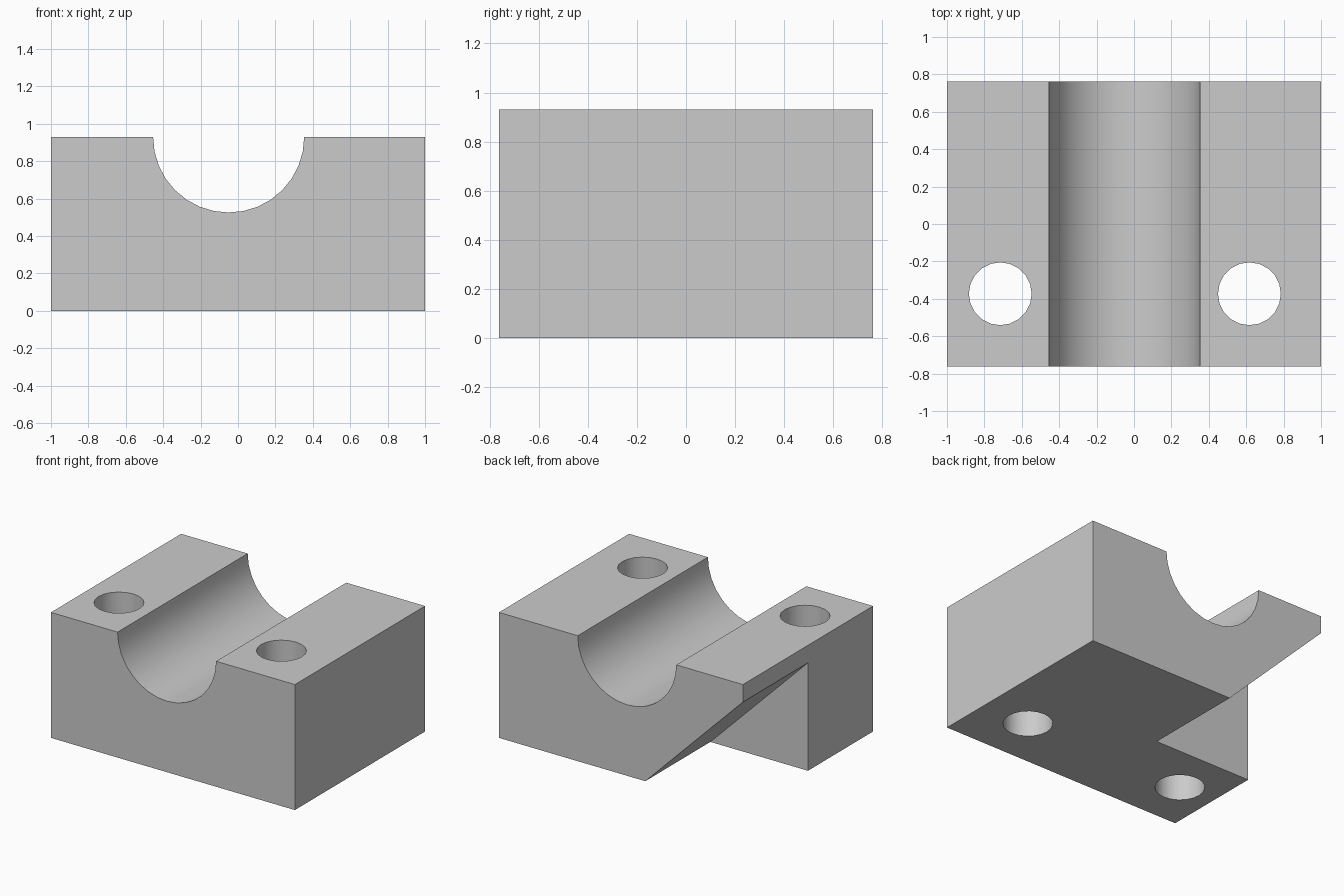
import bpy
import bmesh
from math import cos, sin, pi, radians

cube = bpy.data.objects.get("Cube")
if cube:
    bpy.data.objects.remove(cube, do_unlink=True)

WIDTH, DEPTH, HEIGHT = 2.0, 1.524, 0.93
GROOVE_X, GROOVE_R, GROOVE_SIDES = -0.05, 0.404, 16
HOLE_R, HOLE_Y, HOLE_X = 0.168, -0.373, (-0.715, 0.617)
CUT = 0.80

grey = bpy.data.materials.new("light_grey")
grey.use_nodes = True
colour = (0.6, 0.6, 0.6, 1)
grey.diffuse_color = colour
grey.node_tree.nodes["Principled BSDF"].inputs["Base Color"].default_value = colour


def prism(name, profile, y0, y1):
    """Extrude an x-z outline from y0 to y1."""
    bm = bmesh.new()
    face = bm.faces.new([bm.verts.new((x, y0, z)) for x, z in profile])
    moved = bmesh.ops.extrude_face_region(bm, geom=[face])["geom"]
    verts = [g for g in moved if isinstance(g, bmesh.types.BMVert)]
    bmesh.ops.translate(bm, verts=verts, vec=(0, y1 - y0, 0))
    bmesh.ops.recalc_face_normals(bm, faces=bm.faces)
    mesh = bpy.data.meshes.new(name)
    bm.to_mesh(mesh)
    bm.free()
    mesh.materials.append(grey)
    obj = bpy.data.objects.new(name, mesh)
    bpy.context.collection.objects.link(obj)
    return obj


def subtract(target, cutter):
    cutter.hide_render = True
    mod = target.modifiers.new(cutter.name, "BOOLEAN")
    mod.operation, mod.solver, mod.object = "DIFFERENCE", "EXACT", cutter
    bpy.context.view_layer.objects.active = target
    bpy.ops.object.modifier_apply(modifier=mod.name)
    bpy.data.objects.remove(cutter, do_unlink=True)


# Block with the round groove along its top
w, d = WIDTH / 2, DEPTH / 2
angles = [pi * i / GROOVE_SIDES for i in range(GROOVE_SIDES + 1)]
groove = [(GROOVE_X + GROOVE_R * cos(a), HEIGHT - GROOVE_R * sin(a)) for a in angles]
block = prism("clamp_block", [(-w, 0), (w, 0), (w, HEIGHT)] + groove + [(-w, HEIGHT)], -d, d)

# Sloping undercut at the rear corner
e = 0.1
subtract(block, prism("undercut_cutter",
                      [(-w - e, -e), (-w + CUT + e, -e), (-w - e, CUT + e)], 0, d + e))

# Bolt holes
for x in HOLE_X:
    bpy.ops.mesh.primitive_cylinder_add(vertices=20, radius=HOLE_R, depth=3,
                                        location=(x, HOLE_Y, HEIGHT / 2))
    cutter = bpy.context.object
    cutter.name = "hole_cutter"
    cutter.data.materials.append(grey)
    subtract(block, cutter)

# Smooth the curved walls, keep the edges sharp
bpy.ops.object.select_all(action="DESELECT")
block.select_set(True)
bpy.context.view_layer.objects.active = block
bpy.ops.object.shade_smooth_by_angle(angle=radians(30))
